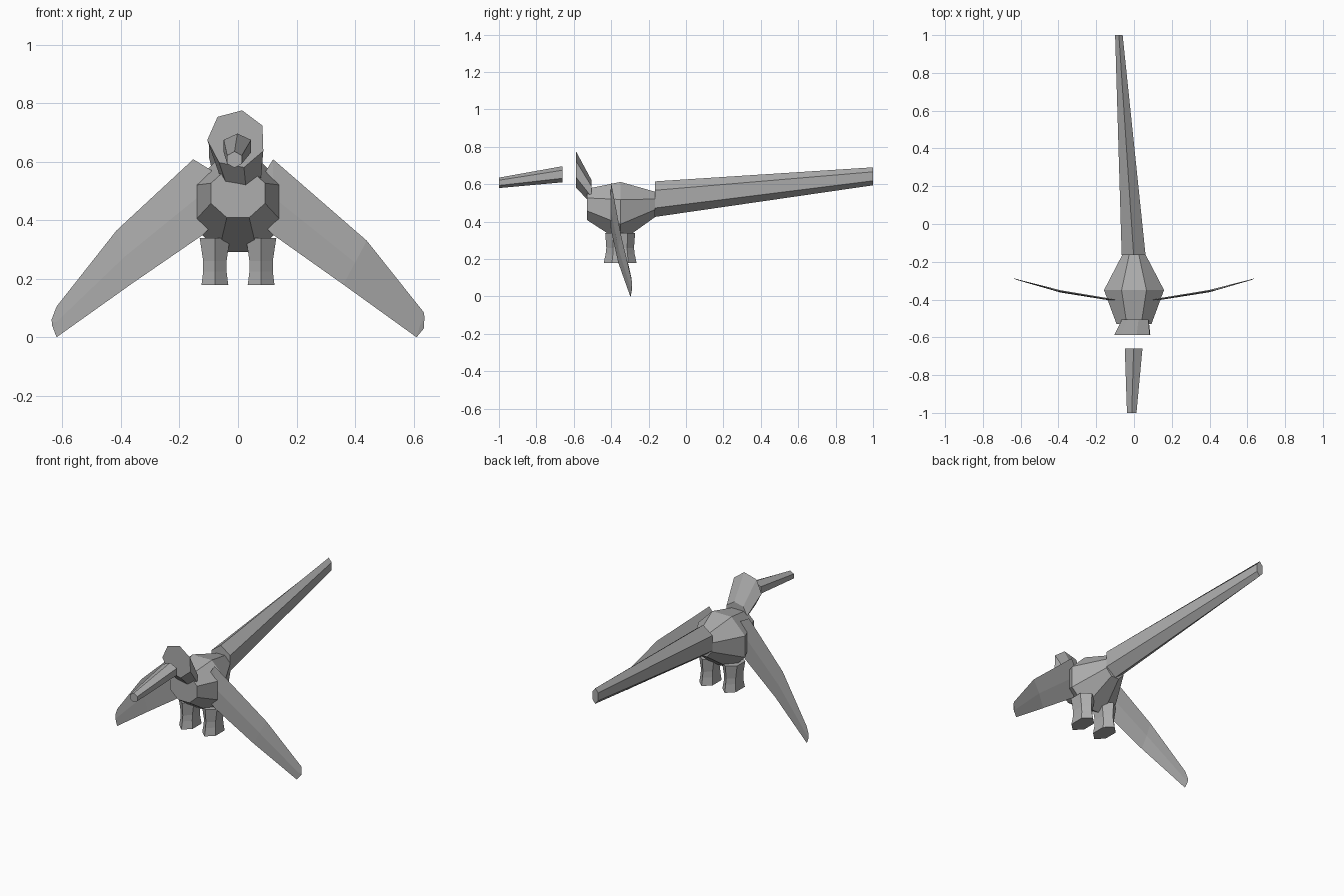
import bpy, bmesh
from math import sin, cos, radians, pi
from mathutils import Vector

cube = bpy.data.objects.get("Cube")
if cube:
    bpy.data.objects.remove(cube)

grey = bpy.data.materials.new("stone grey")
grey.use_nodes = True
colour = (0.42, 0.42, 0.42, 1)
grey.diffuse_color = colour
grey.node_tree.nodes["Principled BSDF"].inputs["Base Color"].default_value = colour


def finish(name, bm):
    bmesh.ops.recalc_face_normals(bm, faces=bm.faces)
    mesh = bpy.data.meshes.new(name)
    bm.to_mesh(mesh)
    bm.free()
    mesh.materials.append(grey)
    obj = bpy.data.objects.new(name, mesh)
    bpy.context.collection.objects.link(obj)
    return obj


def loft(name, sides, start, rings, axis="Y"):
    """Join capped polygon rings; each ring is (centre, radius_u, radius_v)."""
    bm = bmesh.new()
    loops = []
    for centre, ru, rv in rings:
        loop = []
        for i in range(sides):
            a = radians(start) + 2 * pi * i / sides
            u, v = ru * cos(a), rv * sin(a)
            offset = Vector((u, 0, v)) if axis == "Y" else Vector((u, v, 0))
            loop.append(bm.verts.new(Vector(centre) + offset))
        loops.append(loop)
    for a, b in zip(loops, loops[1:]):
        for i in range(sides):
            j = (i + 1) % sides
            bm.faces.new((a[i], a[j], b[j], b[i]))
    bm.faces.new(loops[0])
    bm.faces.new(loops[-1])
    return finish(name, bm)


# Torso: octagonal barrel, widest in the middle
loft("body", 8, 22.5, [((0, -0.53, 0.492), 0.1, 0.09),
                       ((0, -0.35, 0.452), 0.172, 0.173),
                       ((0, -0.165, 0.492), 0.068, 0.073)])

# Head flares forward from the neck and ends in a flat face
loft("head", 7, 79, [((-0.005, -0.588, 0.677), 0.1, 0.1),
                     ((0.01, -0.505, 0.558), 0.074, 0.065)])

# Beak floats just ahead of the face
loft("beak", 6, 90, [((-0.012, -1, 0.607), 0.029, 0.028),
                     ((-0.002, -0.66, 0.653), 0.054, 0.043)])

# Long tail, tapering and drifting to one side
loft("tail", 6, 90, [((-0.002, -0.165, 0.52), 0.073, 0.095),
                     ((-0.08, 1, 0.642), 0.023, 0.048)])

# Legs: narrow, deep, slightly pinched at the ankle
for side, label in ((1, "left"), (-1, "right")):
    x = 0.079 * side
    loft(label + "_leg", 6, 90, [((x, -0.352, 0.178), 0.053, 0.088),
                                 ((x, -0.352, 0.225), 0.046, 0.078),
                                 ((x, -0.352, 0.26), 0.046, 0.074),
                                 ((x, -0.352, 0.34), 0.06, 0.08)], "Z")


# Wings: thin drooping blades, swept back towards the tips
def wing(name, side, sections):
    bm = bmesh.new()
    rows = []
    for (tx, tz), (bx, bz), y_top, y_low, thick in sections:
        top = bm.verts.new((side * tx, y_top, tz))
        low = bm.verts.new((side * bx, y_low, bz))
        mid = Vector((side * (tx + bx) / 2, (y_top + y_low) / 2, (tz + bz) / 2))
        front = bm.verts.new(mid - Vector((0, thick, 0)))
        back = bm.verts.new(mid + Vector((0, thick, 0)))
        rows.append((top, front, low, back))
    for a, b in zip(rows, rows[1:]):
        for i in range(4):
            j = (i + 1) % 4
            bm.faces.new((a[i], a[j], b[j], b[i]))
    bm.faces.new(rows[0])
    bm.faces.new(rows[-1])
    finish(name, bm)


wing("left_wing", 1, [((0.09, 0.56), (0.09, 0.38), -0.403, -0.403, 0.004),
                      ((0.12, 0.608), (0.12, 0.35), -0.4, -0.4, 0.005),
                      ((0.44, 0.33), (0.36, 0.18), -0.348, -0.362, 0.006),
                      ((0.635, 0.085), (0.61, 0), -0.29, -0.298, 0.002),
                      ((0.637, 0.07), (0.635, 0.03), -0.289, -0.29, 0.001)])
wing("right_wing", -1, [((0.09, 0.57), (0.09, 0.38), -0.403, -0.403, 0.004),
                        ((0.153, 0.608), (0.12, 0.35), -0.396, -0.4, 0.005),
                        ((0.415, 0.365), (0.36, 0.185), -0.352, -0.362, 0.006),
                        ((0.62, 0.105), (0.62, 0), -0.293, -0.295, 0.002),
                        ((0.637, 0.06), (0.635, 0.04), -0.288, -0.289, 0.001)])
